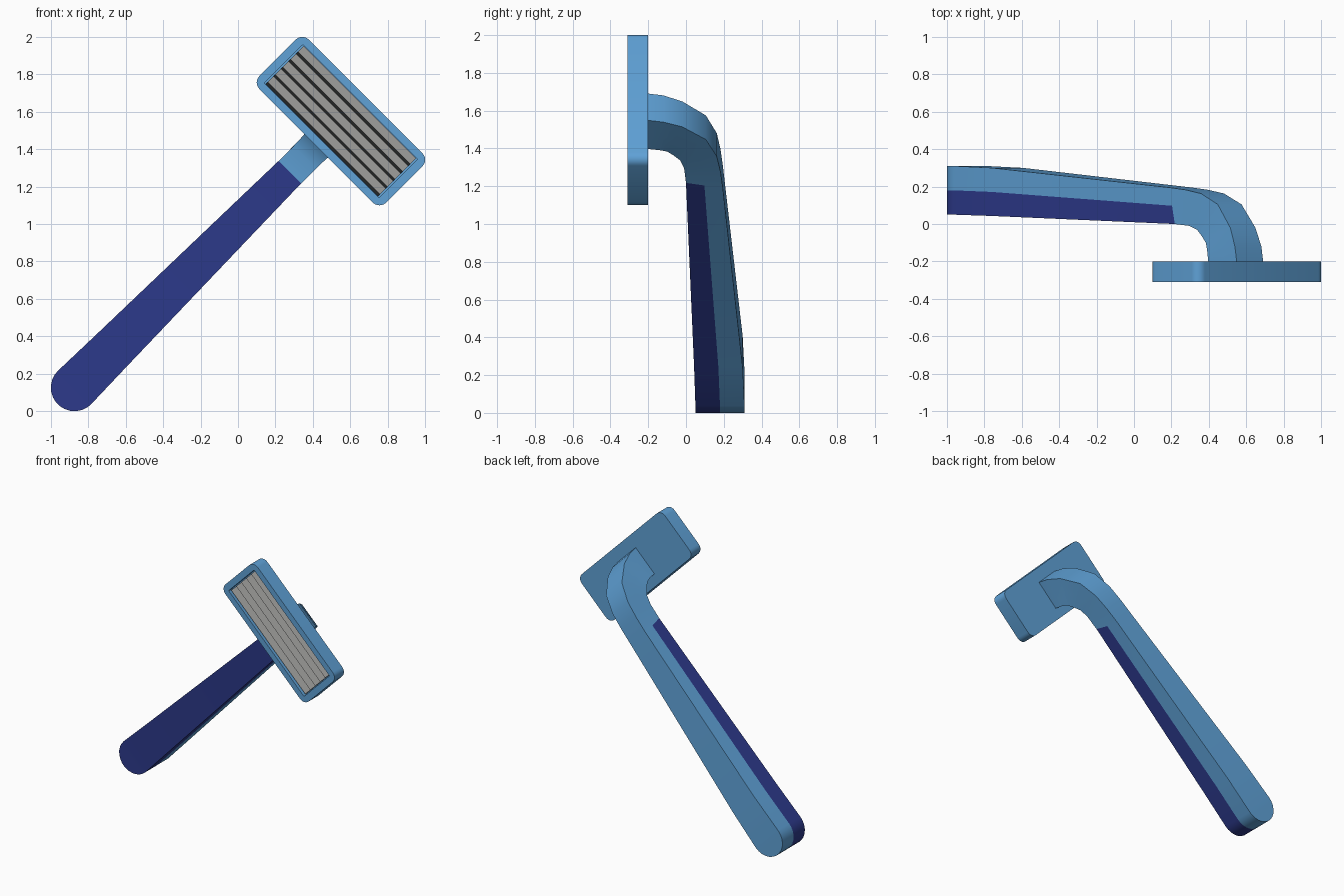
import bpy, bmesh, math
from mathutils import Matrix

if "Cube" in bpy.data.objects:
    bpy.data.objects.remove(bpy.data.objects["Cube"], do_unlink=True)

TILT = Matrix.Rotation(math.radians(45), 4, 'Y')   # local z runs along the handle
MID = -0.707                                       # local x of the centre line


def material(name, rgb):
    m = bpy.data.materials.new(name)
    m.use_nodes = True
    m.diffuse_color = (*rgb, 1)
    m.node_tree.nodes["Principled BSDF"].inputs["Base Color"].default_value = (*rgb, 1)
    return m


sky = material("sky_blue", (0.115, 0.36, 0.68))
navy = material("navy_blue", (0.026, 0.042, 0.26))
steel = material("blade_grey", (0.34, 0.34, 0.33))
dark = material("gap_grey", (0.075, 0.08, 0.08))


def finish(name, bm, mats, smooth=True):
    bmesh.ops.recalc_face_normals(bm, faces=bm.faces[:])
    me = bpy.data.meshes.new(name)
    bm.to_mesh(me)
    bm.free()
    ob = bpy.data.objects.new(name, me)
    bpy.context.collection.objects.link(ob)
    ob.matrix_world = TILT
    for m in mats:
        me.materials.append(m)
    if smooth:
        bpy.ops.object.select_all(action='DESELECT')
        ob.select_set(True)
        bpy.context.view_layer.objects.active = ob
        bpy.ops.object.shade_smooth_by_angle(angle=math.radians(35))
    return ob


def loft(bm, rings):
    """Join consecutive closed rings of vertices with quads."""
    for a, b in zip(rings, rings[1:]):
        n = len(a)
        for i in range(n):
            j = (i + 1) % n
            bm.faces.new((a[i], a[j], b[j], b[i]))


# Handle: stations of (front height, front y, back height, back y, half width)
R, BASE = 0.126, -0.53
stations = []
for deg in (6, 20, 35, 50, 65, 78, 90):
    a = math.radians(deg)
    h = BASE - R * math.cos(a)
    stations.append((h, 0.05, h, 0.31, R * math.sin(a)))
stations += [
    (-0.25, 0.043, -0.25, 0.30, 0.118),
    (1.10, 0.0, 1.06, 0.195, 0.085),
    (1.21, -0.01, 1.18, 0.183, 0.085),
    (1.27, -0.03, 1.30, 0.163, 0.087),
    (1.31, -0.065, 1.43, 0.105, 0.09),
    (1.345, -0.10, 1.53, -0.02, 0.095),
    (1.36, -0.14, 1.57, -0.12, 0.1),
    (1.37, -0.21, 1.585, -0.21, 0.1),
]
bm = bmesh.new()
rings = []
for fz, fy, bz, by, w in stations:
    mz, my = (fz + bz) / 2, (fy + by) / 2
    pts = [(-w, fy, fz), (w, fy, fz), (w, my, mz), (w, by, bz), (-w, by, bz), (-w, my, mz)]
    rings.append([bm.verts.new((MID + x, y, z)) for x, y, z in pts])
loft(bm, rings)
for r in (rings[0], rings[-1]):
    bm.faces.new((r[0], r[1], r[2], r[5]))
    bm.faces.new((r[5], r[2], r[3], r[4]))
# Grip colour: the front half of the straight part
front = {v for r in rings[:9] for v in (r[0], r[1], r[2], r[5])}
for f in bm.faces:
    f.material_index = int(all(v in front for v in f.verts))
finish("handle", bm, [sky, navy])

# Head: rounded frame with a shallow pocket
HEAD_Z = 1.485


def rounded_ring(bm, hx, hz, r, y, steps=6):
    ring = []
    for k, (sx, sz) in enumerate(((1, 1), (-1, 1), (-1, -1), (1, -1))):
        for i in range(steps + 1):
            a = math.pi / 2 * (k + i / steps)
            ring.append(bm.verts.new((MID + sx * (hx - r) + r * math.cos(a), y,
                                      HEAD_Z + sz * (hz - r) + r * math.sin(a))))
    return ring


bm = bmesh.new()
rings = [rounded_ring(bm, 0.479, 0.187, 0.05, -0.20),
         rounded_ring(bm, 0.479, 0.187, 0.05, -0.31),
         rounded_ring(bm, 0.433, 0.146, 0.006, -0.31),
         rounded_ring(bm, 0.433, 0.146, 0.006, -0.27)]
loft(bm, rings)
bm.faces.new(rings[0])
bm.faces.new(rings[-1])
finish("head_frame", bm, [sky])

# Blades: a row of slightly tilted slabs, each with a dark lower edge
COUNT, HALF_L, HALF_W = 5, 0.425, 0.143
pitch = 2 * HALF_W / COUNT
for n in range(COUNT):
    z0 = HEAD_Z - HALF_W + n * pitch
    profile = [(-0.272, z0), (-0.283, z0), (-0.305, z0 + 0.014),
               (-0.284, z0 + pitch), (-0.272, z0 + pitch)]
    bm = bmesh.new()
    ends = [[bm.verts.new((MID + s * HALF_L, y, z)) for y, z in profile] for s in (-1, 1)]
    loft(bm, ends)
    for e in ends:
        bm.faces.new(e)
    bmesh.ops.recalc_face_normals(bm, faces=bm.faces[:])
    for f in bm.faces:
        f.material_index = int(f.normal.z < -0.3)
    finish(f"blade_{n + 1}", bm, [steel, dark], smooth=False)
